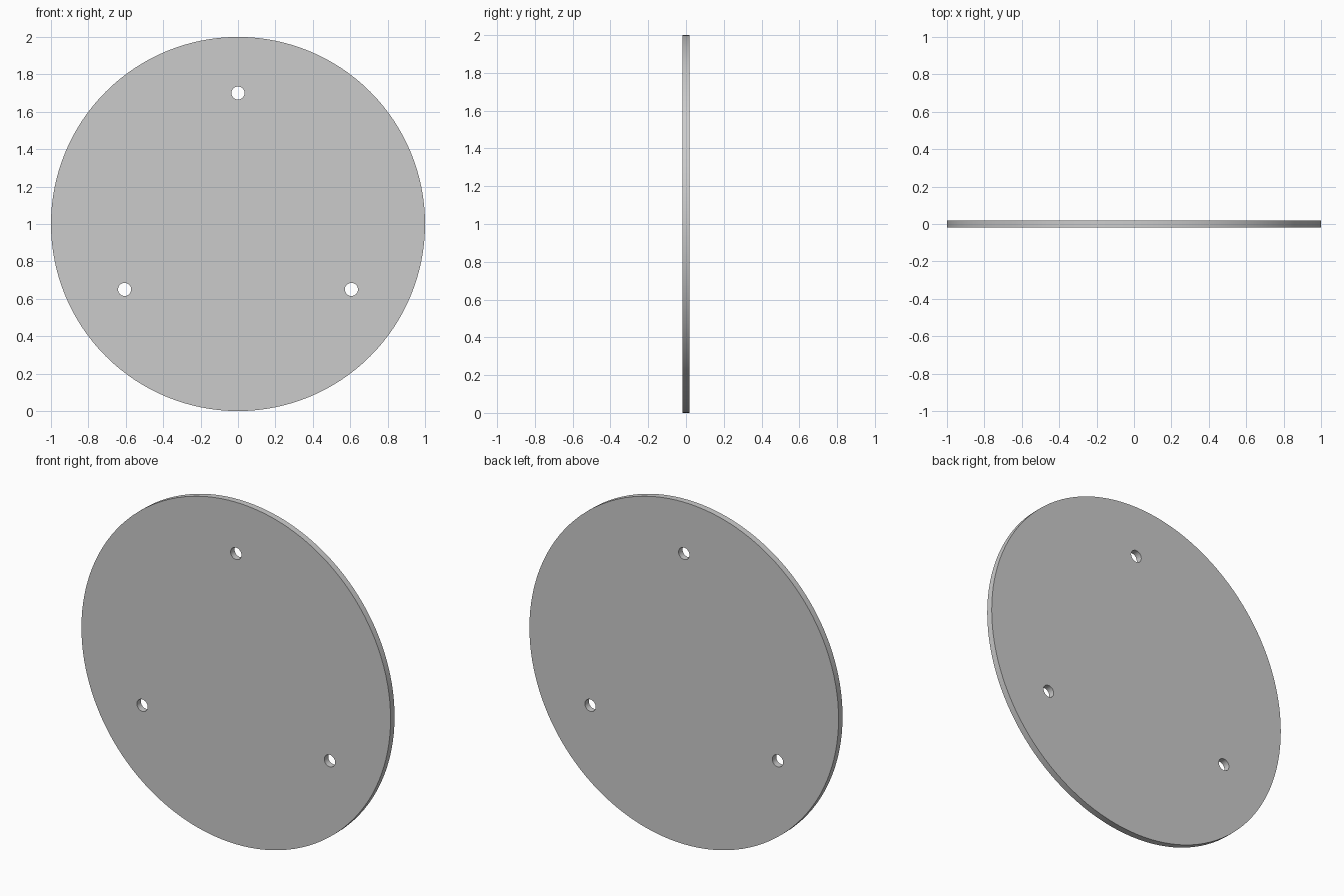
import bpy
from math import radians, sin, cos

if "Cube" in bpy.data.objects:
    bpy.data.objects.remove(bpy.data.objects["Cube"])

THICKNESS = 0.037
HOLE_RING = 0.70
HOLE_RADIUS = 0.035


def cylinder(name, radius, depth, x, z, sides):
    # Cylinder whose axis runs front to back
    bpy.ops.mesh.primitive_cylinder_add(
        vertices=sides, radius=radius, depth=depth,
        location=(x, 0, z), rotation=(radians(90), 0, 0))
    obj = bpy.context.object
    obj.name = name
    return obj


# Round plate standing on its edge
plate = cylinder("round_plate", 1.0, THICKNESS, 0, 1, 128)

# Three evenly spaced through holes
for i in range(3):
    a = radians(90 + 120 * i)
    cutter = cylinder("hole_cutter", HOLE_RADIUS, 0.2,
                      HOLE_RING * cos(a), 1 + HOLE_RING * sin(a), 32)
    cutter.hide_render = True
    mod = plate.modifiers.new("hole", 'BOOLEAN')
    mod.operation = 'DIFFERENCE'
    mod.solver = 'EXACT'
    mod.object = cutter
    bpy.context.view_layer.objects.active = plate
    bpy.ops.object.modifier_apply(modifier=mod.name)
    bpy.data.objects.remove(cutter)

# Smooth rim and hole walls, crisp edges
bpy.ops.object.select_all(action='DESELECT')
plate.select_set(True)
bpy.context.view_layer.objects.active = plate
bpy.ops.object.shade_smooth_by_angle(angle=radians(30))
